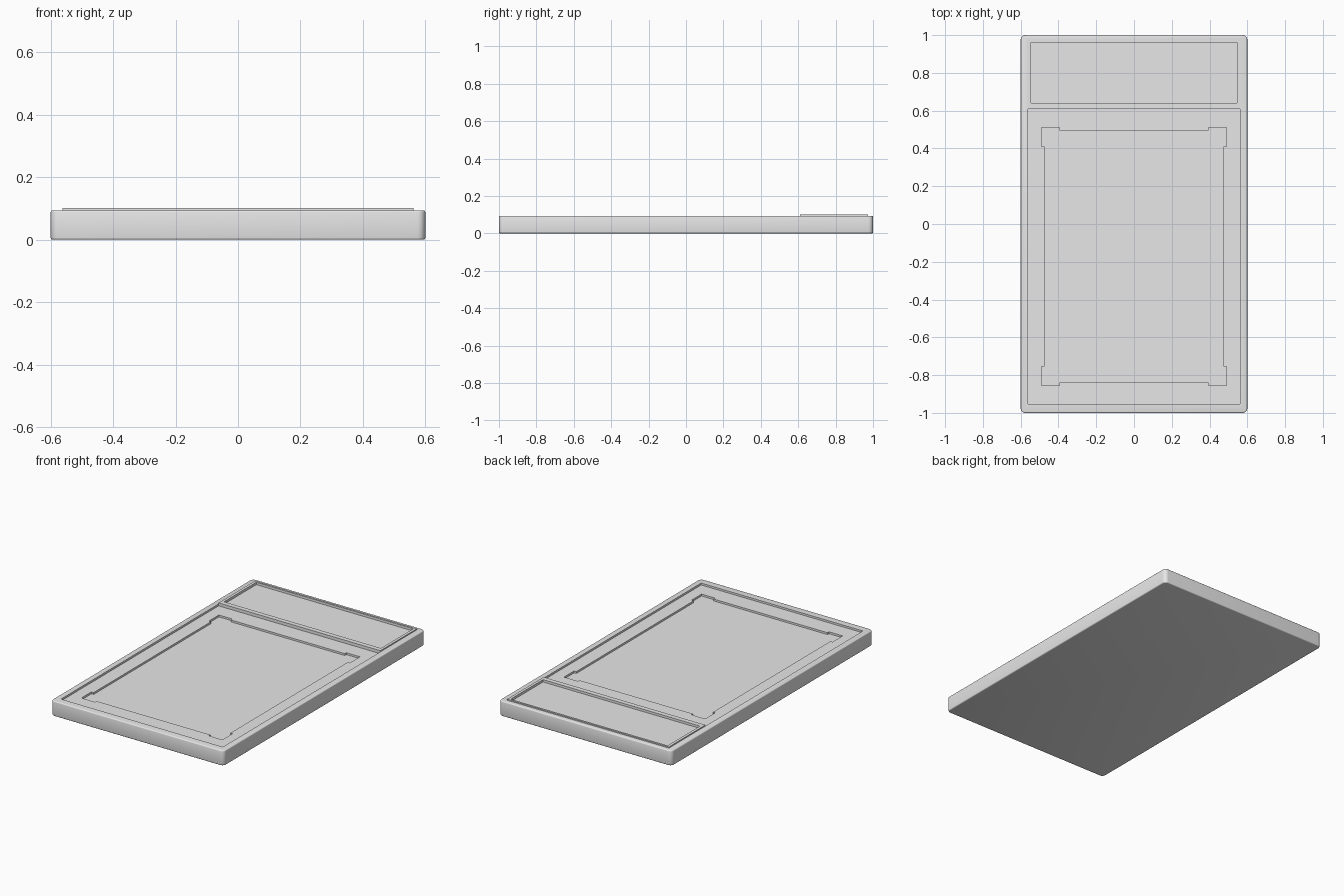
import bpy
import bmesh

cube = bpy.data.objects.get("Cube")
if cube:
    bpy.data.objects.remove(cube, do_unlink=True)

# Single plain material
grey = bpy.data.materials.new("light grey")
grey.use_nodes = True
grey.diffuse_color = (0.8, 0.8, 0.8, 1)
grey.node_tree.nodes["Principled BSDF"].inputs["Base Color"].default_value = (0.8, 0.8, 0.8, 1)


def rect(half_x, y0, y1):
    return [(-half_x, y0), (half_x, y0), (half_x, y1), (-half_x, y1)]


def prism(name, outline, z0, z1, corner=0.0, edge=0.0):
    """Extrude an outline, optionally rounding upright corners and rims."""
    bm = bmesh.new()
    base = bm.faces.new([bm.verts.new((x, y, z0)) for x, y in outline])
    top = bmesh.ops.extrude_face_region(bm, geom=[base])["geom"]
    verts = [g for g in top if isinstance(g, bmesh.types.BMVert)]
    bmesh.ops.translate(bm, vec=(0, 0, z1 - z0), verts=verts)
    bmesh.ops.recalc_face_normals(bm, faces=bm.faces)

    def upright(e):
        return abs(e.verts[0].co.z - e.verts[1].co.z) > 0.001

    if corner:
        bmesh.ops.bevel(bm, geom=[e for e in bm.edges if upright(e)], offset=corner,
                        segments=6, profile=0.5, affect='EDGES')
    if edge:
        caps = {e for f in bm.faces if abs(f.normal.z) > 0.9 for e in f.edges}
        bmesh.ops.bevel(bm, geom=list(caps), offset=edge, segments=3,
                        profile=0.5, affect='EDGES')
    mesh = bpy.data.meshes.new(name)
    bm.to_mesh(mesh)
    bm.free()
    obj = bpy.data.objects.new(name, mesh)
    bpy.context.collection.objects.link(obj)
    mesh.materials.append(grey)
    return obj


def combine(target, tool, operation):
    """Apply one boolean and discard its tool."""
    bpy.ops.object.select_all(action='DESELECT')
    bpy.context.view_layer.objects.active = target
    target.select_set(True)
    mod = target.modifiers.new(operation.lower(), 'BOOLEAN')
    mod.object = tool
    mod.operation = operation
    mod.solver = 'EXACT'
    bpy.ops.object.modifier_apply(modifier=mod.name)
    bpy.data.objects.remove(tool, do_unlink=True)


# Base slab with rounded corners and softened rims
slab = prism("tray_body", rect(0.6, -1, 1), 0, 0.094, corner=0.025, edge=0.006)

# Raised lip round the back compartment
combine(slab, prism("back_lip", rect(0.562, 0.61, 0.972), 0.05, 0.101), 'UNION')

# Shallow back compartment and large front compartment
combine(slab, prism("back_cutter", rect(0.545, 0.64, 0.96), 0.086, 0.2), 'DIFFERENCE')
combine(slab, prism("front_cutter", rect(0.562, -0.953, 0.61), 0.082, 0.2), 'DIFFERENCE')

# Inner recess with widened corners, mirrored from one quarter
quarter = [(0.475, 0.582), (0.49, 0.582), (0.49, 0.682),
           (0.395, 0.682), (0.395, 0.667)]
outline = []
for sx, sy in ((1, 1), (-1, 1), (-1, -1), (1, -1)):
    points = quarter if sx * sy > 0 else quarter[::-1]
    outline += [(x * sx, y * sy - 0.172) for x, y in points]
combine(slab, prism("inner_cutter", outline, 0.07, 0.2), 'DIFFERENCE')

# Smooth the rounded rims, keep recess edges crisp
bpy.ops.object.select_all(action='DESELECT')
slab.select_set(True)
bpy.context.view_layer.objects.active = slab
bpy.ops.object.shade_smooth_by_angle(angle=0.6)
